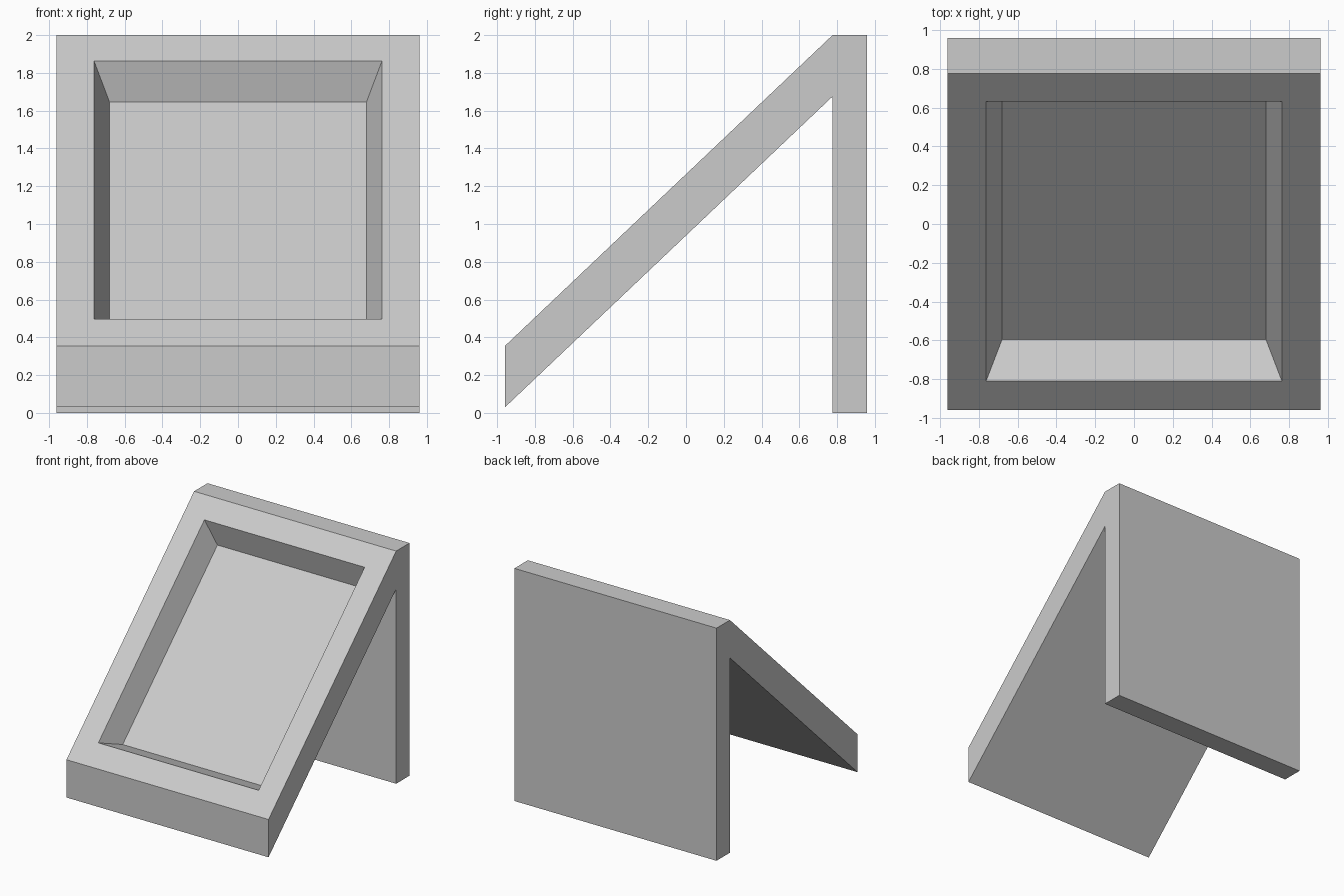
import bpy, bmesh

if "Cube" in bpy.data.objects:
    bpy.data.objects.remove(bpy.data.objects["Cube"])

HALF_W = 0.961

# Side profile (y, z): sloped panel joined to an upright back panel
PROFILE = [(-0.958, 0.03), (-0.958, 0.355), (0.776, 2.0), (0.958, 2.0),
           (0.958, 0.0), (0.776, 0.0), (0.776, 1.675)]

bm = bmesh.new()
side = bm.faces.new([bm.verts.new((-HALF_W, y, z)) for y, z in PROFILE])
ext = bmesh.ops.extrude_face_region(bm, geom=[side])
moved = [v for v in ext["geom"] if isinstance(v, bmesh.types.BMVert)]
bmesh.ops.translate(bm, verts=moved, vec=(2 * HALF_W, 0, 0))
bmesh.ops.recalc_face_normals(bm, faces=bm.faces[:])


def inset_to(face, half_x, low, high):
    """Inset a face and place its new corners at the given (y, z) ends."""
    mid = face.calc_center_median()
    bmesh.ops.inset_individual(bm, faces=[face], thickness=0.05)
    for v in face.verts:
        y, z = low if v.co.y < mid.y else high
        v.co = (half_x if v.co.x > 0 else -half_x, y, z)


# Recess in the slope: rim opening, then the sunken floor
slope = max(bm.faces, key=lambda f: f.normal.z - f.normal.y)
inset_to(slope, 0.762, (-0.809, 0.496), (0.632, 1.863))
inset_to(slope, 0.68, (-0.595, 0.422), (0.692, 1.645))

mesh = bpy.data.meshes.new("sloped_stand")
bm.to_mesh(mesh)
bm.free()
bpy.context.collection.objects.link(bpy.data.objects.new("sloped_stand", mesh))
